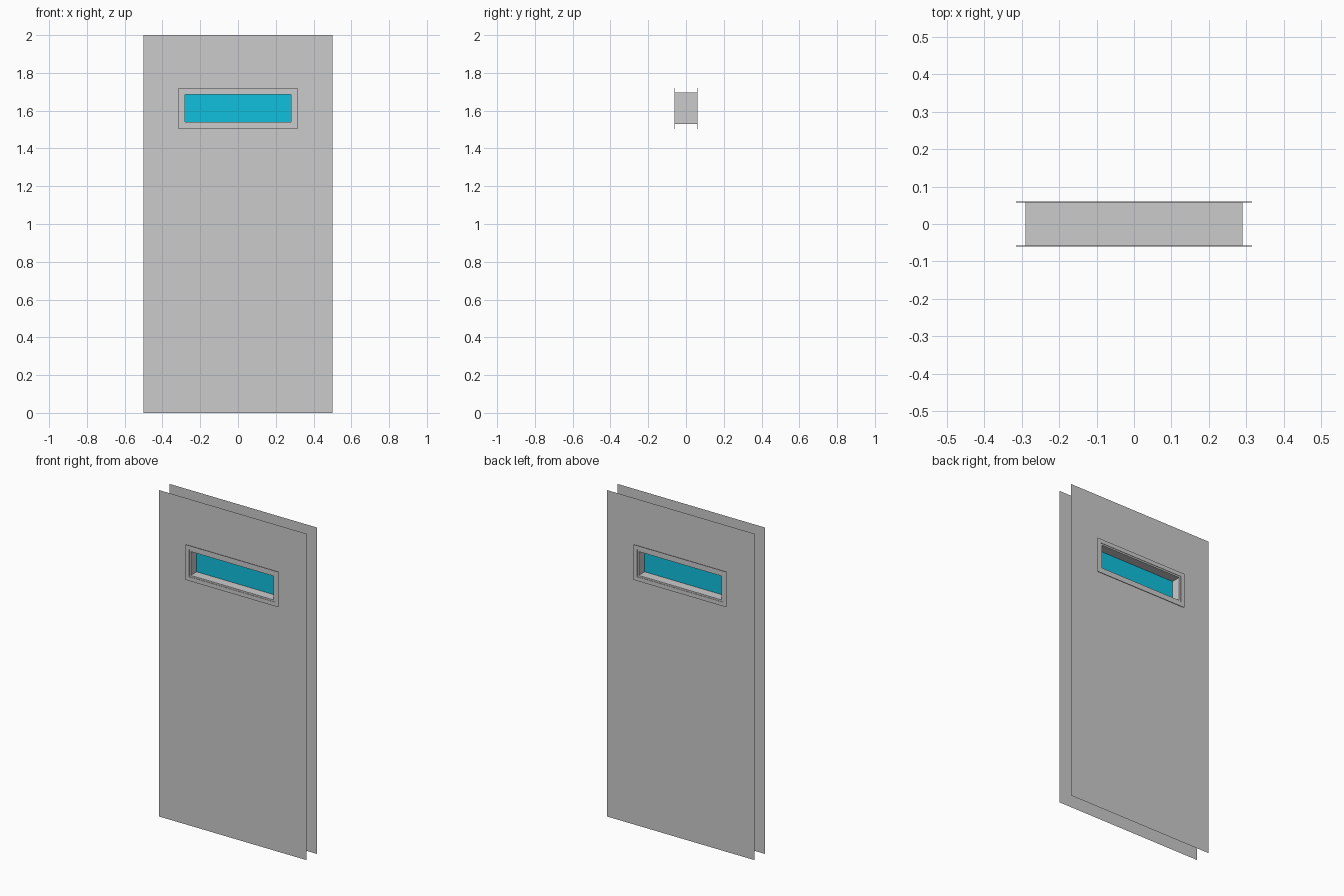
import bpy, bmesh

if "Cube" in bpy.data.objects:
    bpy.data.objects.remove(bpy.data.objects["Cube"])

Z = 1.612  # window centre height


def add_object(name, bm):
    mesh = bpy.data.meshes.new(name)
    bm.normal_update()
    bm.to_mesh(mesh)
    bm.free()
    obj = bpy.data.objects.new(name, mesh)
    bpy.context.collection.objects.link(obj)
    return obj


def rect(x, z0, z1):
    return [(-x, z0), (x, z0), (x, z1), (-x, z1)]


def ring(name, outer, inner, y0, y1=None):
    """Rectangular sheet with a hole; solid from y0 to y1 if y1 is given."""
    bm = bmesh.new()
    layers = []
    for y in ([y0] if y1 is None else [y0, y1]):
        layers.append([[bm.verts.new((x, y, z)) for x, z in loop]
                       for loop in (outer, inner)])
    for i in range(4):
        j = (i + 1) % 4
        for o, n in layers:
            bm.faces.new((o[i], o[j], n[j], n[i]))
        if y1 is not None:
            for a, b in zip(*layers):
                bm.faces.new((a[i], a[j], b[j], b[i]))
    bmesh.ops.recalc_face_normals(bm, faces=bm.faces)
    # single sheets face outward
    if y1 is None:
        bm.normal_update()
        for f in list(bm.faces):
            if f.normal.y * y0 < 0:
                f.normal_flip()
    return add_object(name, bm)


door = rect(0.5, 0.0, 2.0)
trim = rect(0.315, Z - 0.108, Z + 0.108)
sleeve = rect(0.29, Z - 0.083, Z + 0.083)
opening = rect(0.28, Z - 0.073, Z + 0.073)

# Door skins and thin window trims on both sides
for side, s in (("front", -1), ("back", 1)):
    ring(side + "_door_skin", door, sleeve, s * 0.05)
    ring(side + "_window_trim", trim, sleeve, s * 0.0575, s * 0.06)

# Sleeve lining the window opening
ring("window_sleeve", sleeve, opening, -0.0575, 0.0575)

# Glass pane in the middle of the sleeve
bm = bmesh.new()
bm.faces.new([bm.verts.new((x, 0, z)) for x, z in opening])
glass = add_object("window_glass", bm)
mat = bpy.data.materials.new("cyan_glass")
mat.diffuse_color = (0.005, 0.53, 0.72, 1)
mat.use_nodes = True
mat.node_tree.nodes["Principled BSDF"].inputs["Base Color"].default_value = mat.diffuse_color
glass.data.materials.append(mat)
